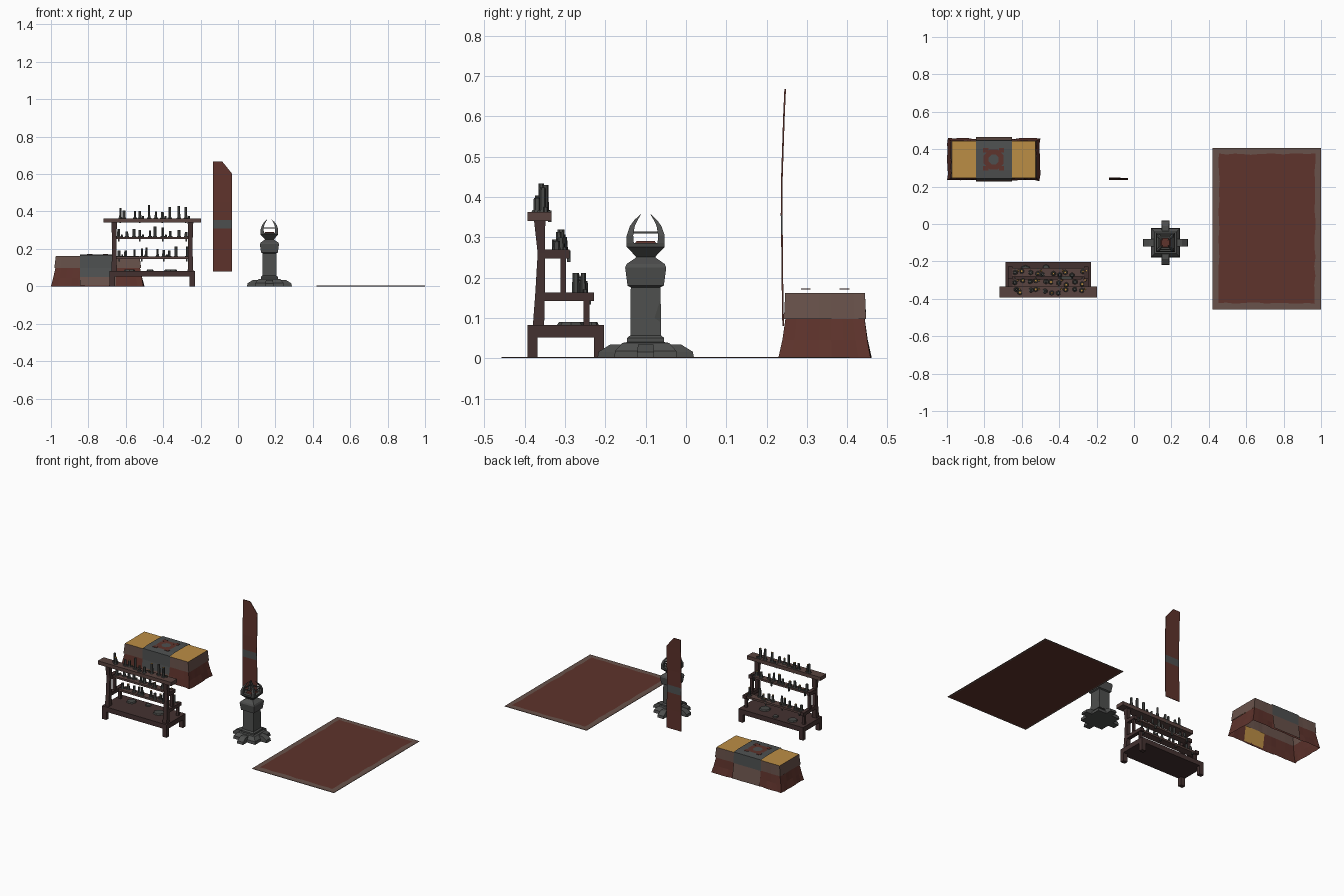
import bpy, bmesh, math, random
from mathutils import Vector

if "Cube" in bpy.data.objects:
    bpy.data.objects.remove(bpy.data.objects["Cube"])
random.seed(4)


def material(name, rgb):
    m = bpy.data.materials.new(name)
    m.diffuse_color = (*rgb, 1)
    m.use_nodes = True
    m.node_tree.nodes["Principled BSDF"].inputs["Base Color"].default_value = m.diffuse_color
    return m


RED = material("red cloth", (.112, .033, .025))
BROWN = material("brown trim", (.14, .085, .07))
OCHRE = material("ochre cloth", (.50, .27, .06))
GREY = material("grey cloth", (.075, .08, .08))
STONE = material("grey stone", (.076, .078, .076))
WOOD = material("dark wood", (.057, .031, .030))
RAIL = material("rail wood", (.10, .057, .050))
WAX = material("dark wax", (.062, .064, .060))


def finish(name, bm, mats, rule=None, fix=True):
    if fix:
        bmesh.ops.recalc_face_normals(bm, faces=bm.faces)
    if rule:
        for f in bm.faces:
            f.material_index = rule(f)
    me = bpy.data.meshes.new(name)
    bm.to_mesh(me)
    bm.free()
    ob = bpy.data.objects.new(name, me)
    bpy.context.collection.objects.link(ob)
    for m in mats:
        me.materials.append(m)
    return ob


def skin(name, rings, mats, rule=None, closed=True, caps=True):
    """Bridge rings of points, each ring the same length."""
    bm = bmesh.new()
    vs = [[bm.verts.new(p) for p in r] for r in rings]
    n = len(rings[0])
    for a, b in zip(vs, vs[1:]):
        for i in range(n if closed else n - 1):
            j = (i + 1) % n
            bm.faces.new((a[i], a[j], b[j], b[i]))
    if caps and closed:
        bm.faces.new(vs[0][::-1])
        bm.faces.new(vs[-1])
    return finish(name, bm, mats, rule)


def stack(name, levels, mat):
    """Square-section body from (cx, cy, half x, half y, z) levels."""
    return skin(name, [[(cx - a, cy - b, z), (cx + a, cy - b, z), (cx + a, cy + b, z), (cx - a, cy + b, z)]
                       for cx, cy, a, b, z in levels], [mat])


def box(name, x0, x1, y0, y1, z0, z1, mat):
    c = ((x0 + x1) / 2, (y0 + y1) / 2, (x1 - x0) / 2, (y1 - y0) / 2)
    return stack(name, [(*c, z0), (*c, z1)], mat)


def plate(name, pts, mat):
    bm = bmesh.new()
    bm.faces.new([bm.verts.new(p) for p in pts])
    return finish(name, bm, [mat], fix=False)


def cylinder(name, x, y, z, r, h, mats, sides=6):
    bm = bmesh.new()
    bmesh.ops.create_cone(bm, cap_ends=True, segments=sides, radius1=r, radius2=r * .85, depth=h)
    bmesh.ops.translate(bm, verts=bm.verts, vec=(x, y, z + h / 2))
    return finish(name, bm, mats, lambda f: int(len(mats) > 1 and f.normal.z > .9))


def outline(cx, cy, a, b, z, nx=14, ny=7, wave=0.0):
    """Rectangle outline with a ragged, wavy edge."""
    pts = []
    corners = [(-a, -b), (a, -b), (a, b), (-a, b)]
    for k in range(4):
        p, q = Vector(corners[k]), Vector(corners[(k + 1) % 4])
        n = nx if k % 2 == 0 else ny
        out = Vector(((q - p).y, -(q - p).x)).normalized()
        for i in range(n):
            v = p.lerp(q, i / n) + out * (random.uniform(-wave, 0))
            pts.append((cx + v.x, cy + v.y, z))
    return pts


# Draped table: flared open skirt, band, top cloth
TX, TY = -.75, .345
skin("table_skirt", [outline(TX, TY, .25, .116, 0, wave=.008), outline(TX, TY, .238, .106, .045, wave=.003),
                     outline(TX, TY, .226, .098, .1)], [RED], caps=False)
skin("table_band", [outline(TX, TY, .232, .102, .097, wave=.003), outline(TX, TY, .224, .099, .162)],
     [BROWN], caps=False)
plate("table_top_cloth", outline(TX, TY, .224, .099, .162), OCHRE)
plate("inner_lining", [(-.76, .236, .008), (-.76, .25, .1), (-.62, .25, .1), (-.62, .236, .008)], OCHRE)

# Runner over the table with brown ends
path = [(.226, .004), (.234, .05), (.241, .097), (.243, .166), (.29, .170), (.40, .170),
        (.447, .166), (.450, .097), (.457, .05), (.464, .004)]
skin("table_runner", [[(x, y, z) for y, z in path] for x in (-.845, -.75, -.652)], [GREY, BROWN],
     lambda f: int(f.calc_center_median().z < (.04 if f.calc_center_median().y < TY else .09)), closed=False)


# Runner emblem: octagonal ring with four corner points
def octagon(r, z, n=8):
    return [(TX + r * math.cos((i + .5) * math.tau / n), TY + r * math.sin((i + .5) * math.tau / n), z)
            for i in range(n)]


skin("emblem_ring", [octagon(.058, .172), octagon(.029, .172)], [RED], caps=False)
for sx in (-1, 1):
    for sy in (-1, 1):
        x, y = TX + sx * .042, TY + sy * .048
        box("emblem_point", x - .014, x + .014, y - .012, y + .012, .1705, .1725, RED)

# Candle rack: bench, legs, posts, brackets and shelves
XL, XR = -.688, -.23
box("rack_bench", XL, XR, -.393, -.203, .052, .083, WOOD)
for x0 in (XL, XR - .03):
    for y0 in (-.393, -.228):
        box("rack_leg", x0, x0 + .03, y0, y0 + .025, 0, .06, WOOD)
for xc in (-.662, -.254):
    stack("rack_post", [(xc, -.366, .015, .014, .08), (xc, -.362, .012, .012, .16), (xc, -.359, .012, .009, .26),
                        (xc, -.363, .015, .014, .342)], WOOD)
    box("low_bracket", xc - .012, xc + .012, -.37, -.228, .142, .163, WOOD)
    box("low_strut", xc - .009, xc + .009, -.254, -.240, .08, .145, WOOD)
    box("middle_bracket", xc - .012, xc + .012, -.365, -.289, .247, .27, WOOD)
    box("middle_strut", xc - .009, xc + .009, -.311, -.298, .16, .25, WOOD)
box("low_shelf", -.67, -.246, -.282, -.236, .146, .158, RAIL)
box("middle_shelf", -.67, -.246, -.336, -.294, .252, .264, RAIL)
box("top_beam", -.718, -.198, -.393, -.334, .34, .363, RAIL)

# Candles in three rows, with wax drips and puddles
for y, z, tall in ((-.262, .158, .055), (-.313, .264, .055), (-.36, .363, .072)):
    for i in range(10):
        x = -.64 + i * .04 + random.uniform(-.012, .012)
        yy = y + random.uniform(-.012, .012)
        h = tall * random.uniform(.45, 1)
        cylinder("candle", x, yy, z, random.uniform(.007, .010), h, [WAX, OCHRE] if i % 2 else [WAX])
        cylinder("wax_pool", x, yy, z, .014, .005, [WAX])
        if i % 3 == 0:
            cylinder("candle_stub", x + .017, y + .012, z, .006, .012, [WAX, OCHRE])
            box("wax_drip", x - .004, x + .004, y + .018, y + .026, z - .025, z + .003, WAX)
for x, y, r in ((-.58, -.25, .03), (-.36, -.285, .035), (-.47, -.235, .018)):
    cylinder("wax_puddle", x, y, .083, r, .007, [WAX], 8)

# Torn hanging banner with dark band
rows = [(.08, .241, -.032), (.2, .239, -.032), (.308, .238, -.032), (.355, .237, -.032),
        (.45, .238, -.032), (.602, .243, -.032), (.668, .246, -.085)]
banner = skin("banner", [[(-.134, y, z), (xr, y, z)] for z, y, xr in rows], [RED, GREY],
              lambda f: int(.31 < f.calc_center_median().z < .35), closed=False)
solid = banner.modifiers.new("thickness", "SOLIDIFY")
solid.thickness = .004
solid.offset = 0

# Stone brazier: cross foot, base, column, capital, bowl
PX, PY = .168, -.1
for a, b in ((1, 0), (0, 1)):
    stack("cross_foot", [(PX, PY, .12 if a else .021, .12 if b else .021, 0),
                         (PX, PY, .117 if a else .021, .117 if b else .021, .016),
                         (PX, PY, .088 if a else .019, .088 if b else .019, .034)], STONE)


def square(name, profile, mat):
    return stack(name, [(PX, PY, h, h, z) for h, z in profile], mat)


square("brazier_base", [(.078, 0), (.076, .018), (.058, .038), (.046, .040), (.046, .05), (.038, .057)], STONE)
square("brazier_column", [(.038, .055), (.037, .18)], STONE)
square("brazier_capital", [(.037, .176), (.045, .18), (.051, .225), (.047, .234), (.028, .247), (.022, .252)], STONE)
square("brazier_bowl", [(.022, .25), (.026, .254), (.047, .276), (.047, .286)], WAX)
square("embers", [(.027, .285), (.022, .291)], RED)
plate("column_chip", [(PX + .0385, PY + .022, .10), (PX + .0385, PY + .036, .09), (PX + .0385, PY + .036, .145)], WAX)

# Four curved horns joined by thin bars
for sx in (-1, 1):
    for sy in (-1, 1):
        stack("brazier_horn", [(PX + sx * o, PY + sy * o, h, h, z) for o, h, z in
                               ((.038, .009, .28), (.039, .008, .305), (.033, .006, .328), (.024, .004, .343),
                                (.013, .001, .356))], STONE)
    box("horn_bar", PX - .034, PX + .034, PY + sx * .036 - .003, PY + sx * .036 + .003, .309, .315, WAX)
    box("horn_bar", PX + sx * .036 - .003, PX + sx * .036 + .003, PY - .034, PY + .034, .309, .315, WAX)

# Flat rug with ragged red centre
box("rug_border", .42, 1.0, -.458, .406, 0, .003, BROWN)
plate("rug_centre", outline(.711, -.025, .26, .402, .005, 12, 16, .008), RED)
plate("rug_underside", [(.43, -.45, -.0004), (.43, .398, -.0004), (.99, .398, -.0004), (.99, -.45, -.0004)], RED)
